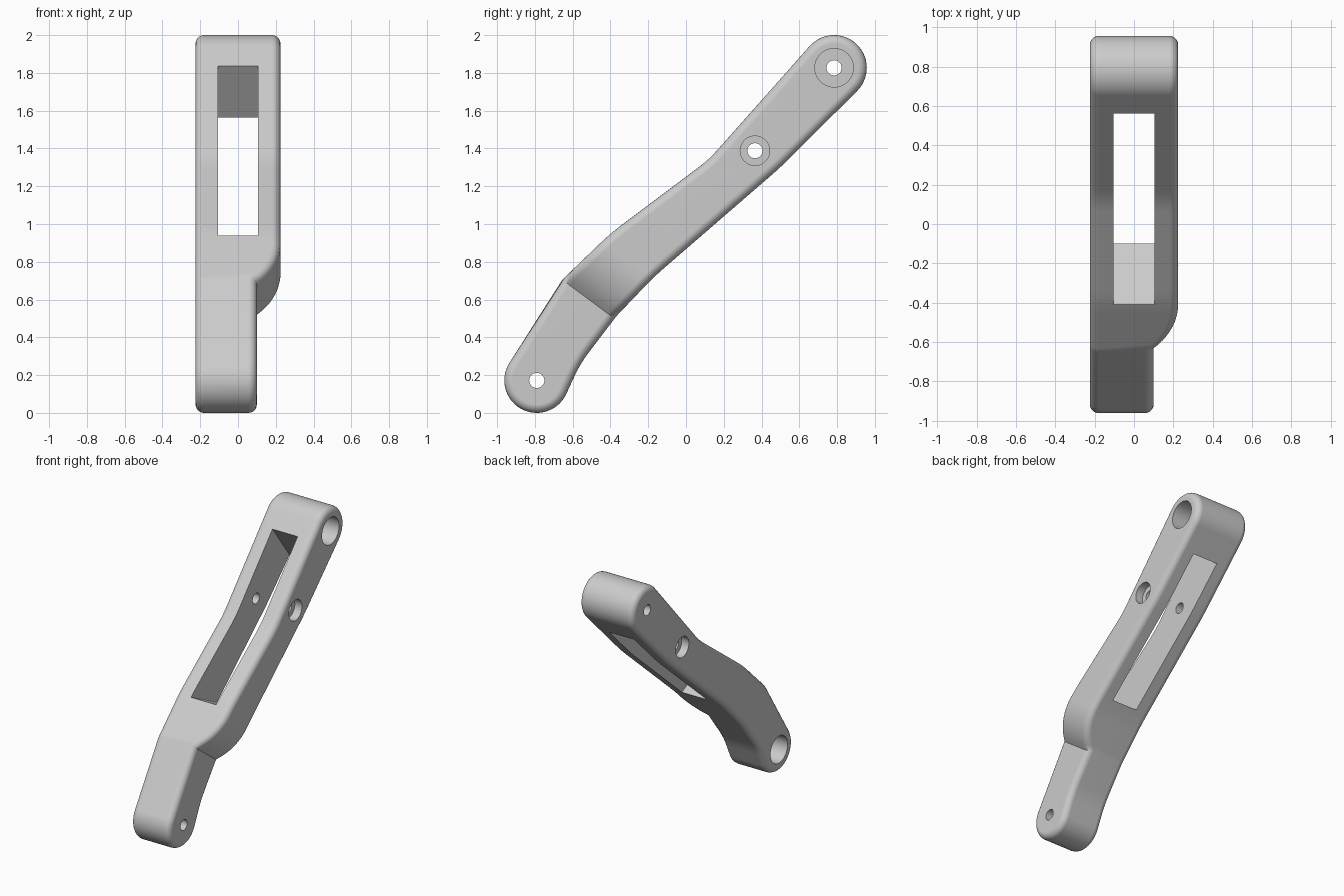
import bpy, bmesh, math
from mathutils import Vector

if "Cube" in bpy.data.objects:
    bpy.data.objects.remove(bpy.data.objects["Cube"], do_unlink=True)

HALF = 0.225      # half width of the full arm
STEP_X = 0.1      # outer side of the narrow lower end
RUN, RADIUS = 0.29, 0.40   # rounded shoulder length and radius

grey = bpy.data.materials.new("light_grey")
grey.use_nodes = True
grey.diffuse_color = (0.6, 0.6, 0.6, 1)
grey.node_tree.nodes["Principled BSDF"].inputs["Base Color"].default_value = (0.6, 0.6, 0.6, 1)


def arc(center, r, a0, a1, n=28):
    angles = [math.radians(a0 + (a1 - a0) * i / n) for i in range(n + 1)]
    return [Vector((center[0] + r * math.cos(a), center[1] + r * math.sin(a))) for a in angles]


def soften(before, corner, after, d=0.07, n=4):
    """Rounded corner between two neighbouring points."""
    corner = Vector(corner)
    p = corner + (Vector(before) - corner).normalized() * d
    q = corner + (Vector(after) - corner).normalized() * d
    return [p.lerp(corner, t).lerp(corner.lerp(q, t), t) for t in (i / n for i in range(n + 1))]


def prism(name, points, x0, x1):
    """Extrude a (y, z) outline along x."""
    bm = bmesh.new()
    face = bm.faces.new([bm.verts.new((x0, p[0], p[1])) for p in points])
    new = bmesh.ops.extrude_face_region(bm, geom=[face])["geom"]
    bmesh.ops.translate(bm, vec=(x1 - x0, 0, 0),
                        verts=[v for v in new if isinstance(v, bmesh.types.BMVert)])
    bmesh.ops.recalc_face_normals(bm, faces=bm.faces[:])
    mesh = bpy.data.meshes.new(name)
    bm.to_mesh(mesh)
    bm.free()
    mesh.materials.append(grey)
    obj = bpy.data.objects.new(name, mesh)
    bpy.context.collection.objects.link(obj)
    return obj


# Side outline of the bent arm
low, high = (-0.79, 0.172), (0.784, 1.827)
foot = arc(low, 0.172, 147.4, 335)
head = arc(high, 0.173, -45, 138.5)
under = [(-0.56, 0.26), (-0.38, 0.50), (-0.17, 0.72), (0.50, 1.30)]
over = [(0.12, 1.34), (-0.40, 0.95), (-0.655, 0.705)]
outline = foot + soften(foot[-1], under[0], under[1]) + [Vector(under[1])]
outline += soften(under[1], under[2], under[3]) + soften(under[2], under[3], head[0])
outline += head + soften(head[-1], over[0], over[1]) + soften(over[0], over[1], over[2])
outline += [Vector(over[2])]
arm = prism("arm", outline, -HALF, HALF)

# Rounded shoulder narrowing the lower end on one side
bm = bmesh.new()
bm.from_mesh(arm.data)
base = Vector((0, *over[2]))
across = Vector((0, *under[1])) - base
along = Vector((0, -across.z, across.y)).normalized()
steps = 10
for i in range(steps + 1):
    bmesh.ops.bisect_plane(bm, geom=bm.verts[:] + bm.edges[:] + bm.faces[:], dist=1e-4,
                           plane_co=base + along * (RUN * i / steps), plane_no=along)
for v in bm.verts:
    if v.co.x > 0:
        s = (v.co - base).dot(along)
        if s < 1e-4:
            v.co.x = STEP_X
        elif s < RUN:
            v.co.x = HALF - RADIUS + math.sqrt(RADIUS ** 2 - (RUN - s) ** 2)
bm.normal_update()

# Rounded outer rim
rim = [e for e in bm.edges if len(e.link_faces) == 2
       and (abs(e.link_faces[0].normal.x) < 0.01) != (abs(e.link_faces[1].normal.x) < 0.01)]
bmesh.ops.bevel(bm, geom=rim, offset=0.045, segments=5, profile=0.5,
                affect='EDGES', clamp_overlap=False)
bm.to_mesh(arm.data)
bm.free()


def cut(cutter):
    cutter.hide_render = True
    mod = arm.modifiers.new("cut", 'BOOLEAN')
    mod.operation = 'DIFFERENCE'
    mod.solver = 'EXACT'
    mod.object = cutter
    bpy.context.view_layer.objects.active = arm
    bpy.ops.object.modifier_apply(modifier=mod.name)
    bpy.data.objects.remove(cutter, do_unlink=True)


def bore(center, r, x0, x1):
    cut(prism("bore_cutter", arc(center, r, 0, 360, 40)[:-1], x0, x1))


# Long slot through the arm
cut(prism("slot_cutter", [(-0.73, 1.10), (0.215, 0.62), (0.875, 1.42), (0.455, 1.98)],
          -0.105, 0.105))

# Pivot holes and their counterbores
middle = (0.365, 1.388)
for center in (low, middle, high):
    bore(center, 0.04, -0.5, 0.5)
bore(high, 0.102, 0.05, 0.5)
bore(low, 0.102, -0.5, -0.09)
bore(middle, 0.078, 0.165, 0.5)
bore(middle, 0.078, -0.5, -0.165)

# Smooth shading with crisp slot and hole edges
bpy.ops.object.select_all(action='DESELECT')
arm.select_set(True)
bpy.context.view_layer.objects.active = arm
bpy.ops.object.shade_smooth_by_angle(angle=math.radians(32))
weighted = arm.modifiers.new("even_shading", 'WEIGHTED_NORMAL')
weighted.keep_sharp = True
